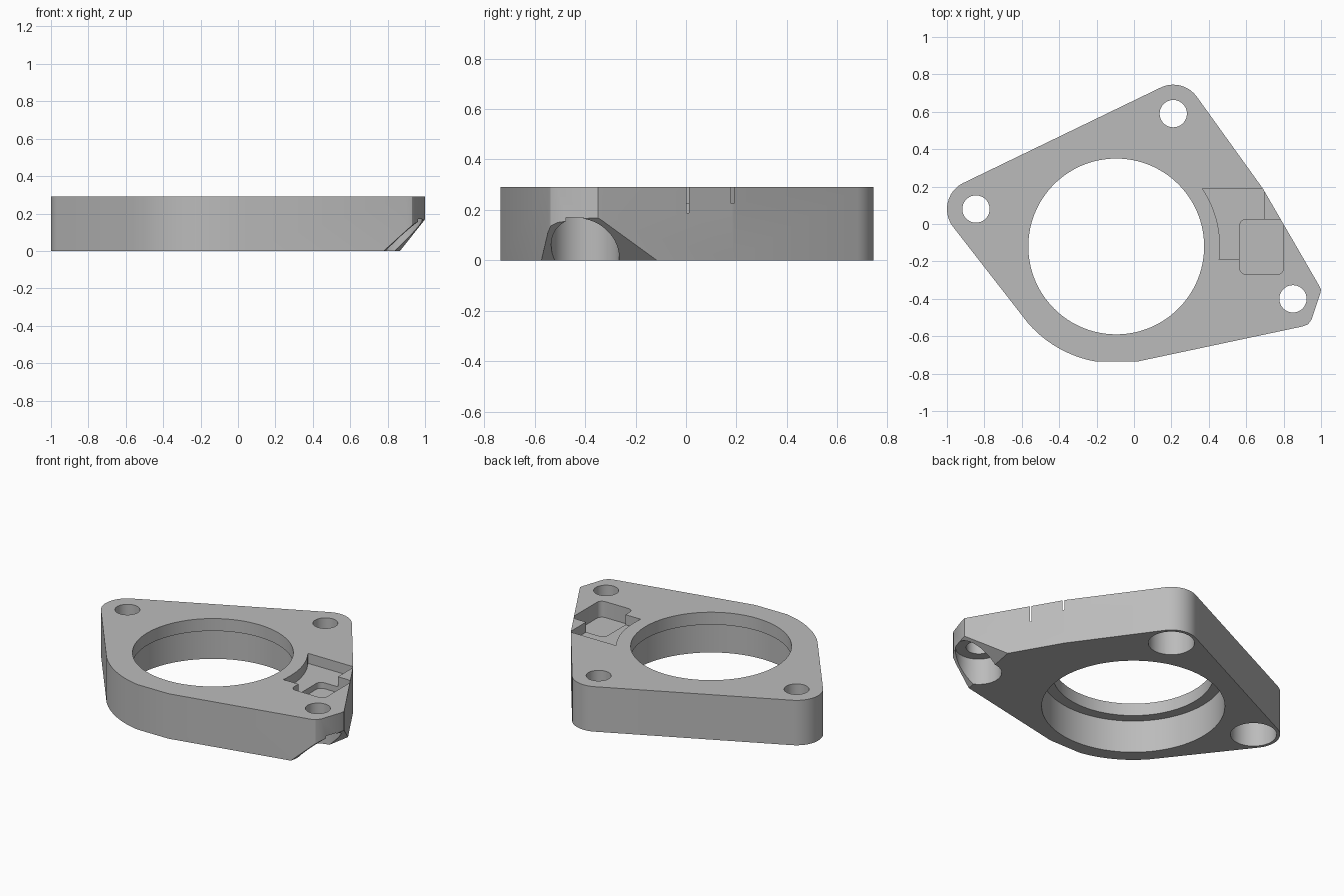
import bpy, bmesh, math
from mathutils import Vector

default = bpy.data.objects.get("Cube")
if default:
    bpy.data.objects.remove(default, do_unlink=True)

THICK = 0.29
BORE = (-0.095, -0.12)

grey = bpy.data.materials.new("plain grey")
grey.use_nodes = True
GREY = (0.5, 0.5, 0.5, 1)
grey.diffuse_color = GREY
grey.node_tree.nodes["Principled BSDF"].inputs["Base Color"].default_value = GREY


def arc(centre, radius, start, end, steps):
    """Points on an arc, angles in degrees."""
    angles = [math.radians(start + (end - start) * i / steps) for i in range(steps + 1)]
    return [(centre[0] + radius * math.cos(a), centre[1] + radius * math.sin(a)) for a in angles]


def prism(name, outline, low, high):
    """Extrude a counterclockwise outline between two heights."""
    bm = bmesh.new()
    face = bm.faces.new([bm.verts.new((x, y, low)) for x, y in outline])
    top = bmesh.ops.extrude_face_region(bm, geom=[face])["geom"]
    bmesh.ops.translate(bm, vec=(0, 0, high - low),
                        verts=[v for v in top if isinstance(v, bmesh.types.BMVert)])
    bmesh.ops.recalc_face_normals(bm, faces=bm.faces)
    mesh = bpy.data.meshes.new(name)
    bm.to_mesh(mesh)
    bm.free()
    mesh.materials.append(grey)
    obj = bpy.data.objects.new(name, mesh)
    bpy.context.collection.objects.link(obj)
    return obj


def cut(target, outline, low, high):
    """Remove a prism from the target."""
    cutter = prism("cutter", outline, low, high)
    cutter.hide_render = True
    mod = target.modifiers.new("cut", "BOOLEAN")
    mod.operation = "DIFFERENCE"
    mod.solver = "EXACT"
    mod.object = cutter
    bpy.context.view_layer.objects.active = target
    bpy.ops.object.modifier_apply(modifier=mod.name)
    bpy.data.objects.remove(cutter, do_unlink=True)


# Flange outline: rounded lobes joined by straight sides
left_hole, back_hole, right_hole = (-0.845, 0.08), (0.21, 0.59), (0.85, -0.4)
outline = (arc(back_hole, 0.155, 36, 117, 10)
           + arc(left_hole, 0.155, 117, 217, 12)
           + arc(BORE, 0.625, 221, 260, 12)
           + [(0.02, -0.735), (0.9, -0.548), (0.93, -0.537), (0.95, -0.51),
              (0.995, -0.375), (1.0, -0.35), (0.99, -0.33), (0.69, 0.188)])
plate = prism("flange_plate", outline, 0, THICK)

# Sloped relief under the right corner
bm = bmesh.new()
bm.from_mesh(plate.data)
normal = Vector((0.983, -0.186, -1.04)).normalized()
cut_geom = bmesh.ops.bisect_plane(bm, geom=bm.verts[:] + bm.edges[:] + bm.faces[:],
                                  plane_co=(0.865, -0.12, 0), plane_no=normal,
                                  clear_outer=True)["geom_cut"]
bmesh.ops.holes_fill(bm, edges=[e for e in cut_geom if isinstance(e, bmesh.types.BMEdge)])
bmesh.ops.recalc_face_normals(bm, faces=bm.faces)
bm.to_mesh(plate.data)
bm.free()

# Central bore with a retaining lip at the top
cut(plate, arc(BORE, 0.47, 0, 357, 119), -0.1, 0.4)
cut(plate, arc(BORE, 0.535, 0, 357, 119), -0.1, 0.21)

# Bolt holes, counterbored from below
for centre in (left_hole, back_hole, right_hole):
    cut(plate, arc(centre, 0.073, 0, 350, 35), -0.1, 0.4)
    cut(plate, arc(centre, 0.135, 0, 352.5, 47), -0.1, 0.17)

# Shallow top pocket whose inner wall follows the bore
cut(plate, arc(BORE, 0.555, 34, -7.25, 16) + [(0.695, -0.19), (0.695, 0.19)], 0.225, 0.4)

# Deeper rounded pocket breaking through the right side
R = 0.035
deep = (arc((0.765, -0.01), R, 0, 90, 5) + arc((0.6, -0.01), R, 90, 180, 5)
        + arc((0.6, -0.235), R, 180, 270, 5) + arc((0.765, -0.235), R, 270, 360, 5))
cut(plate, deep, 0.187, 0.4)

# Smooth curved walls, sharp rims
bpy.ops.object.select_all(action="DESELECT")
plate.select_set(True)
bpy.context.view_layer.objects.active = plate
bpy.ops.object.shade_smooth_by_angle(angle=math.radians(30))
